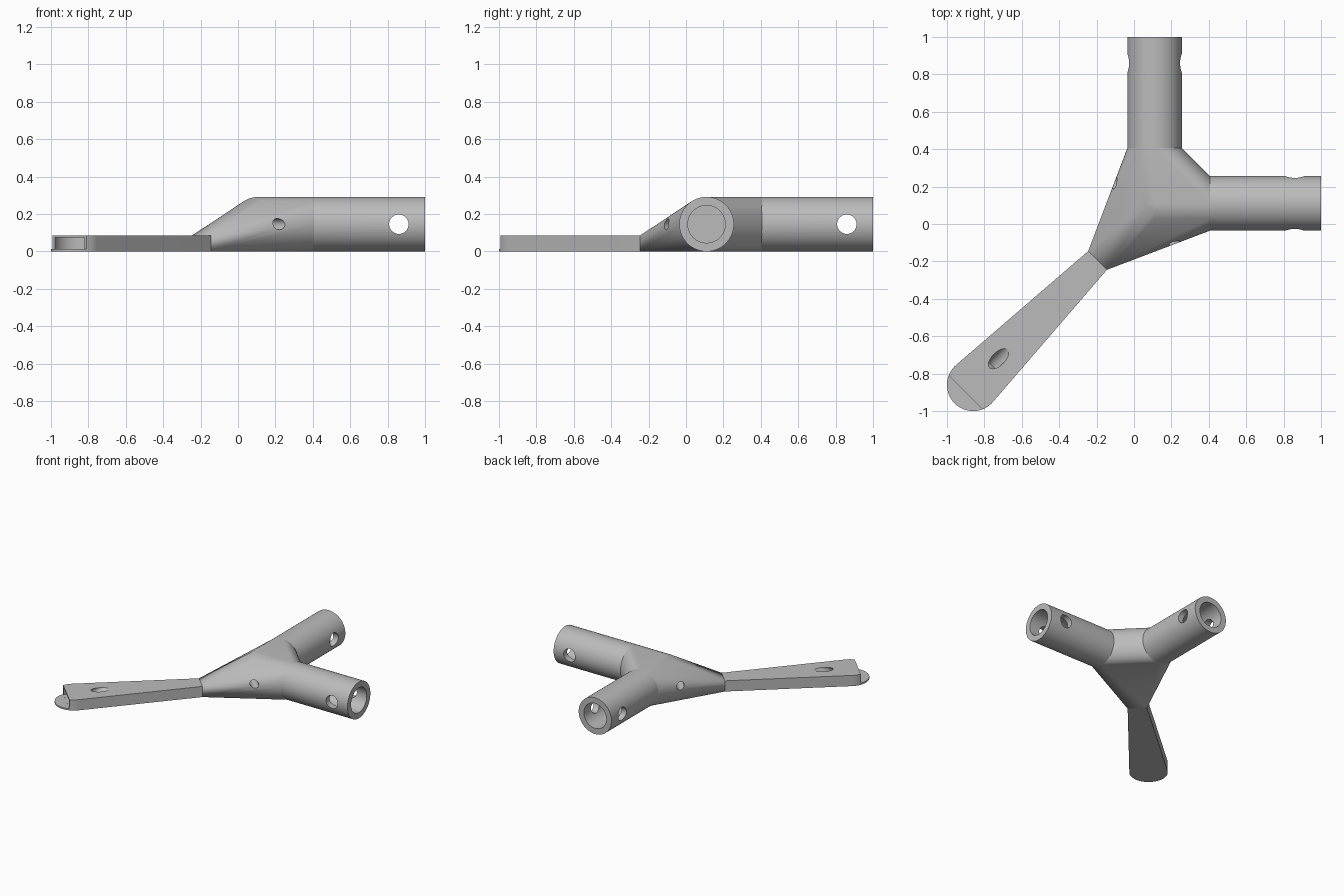
import bpy, bmesh, math
from mathutils import Vector, Matrix

cube = bpy.data.objects.get("Cube")
if cube:
    bpy.data.objects.remove(cube, do_unlink=True)

C = 0.11          # tube axis offset from the centre
R = 0.146         # tube outer radius, also axis height
BORE = 0.1        # tube inner radius
JOIN = 0.405      # where tubes leave the hub
T = 0.086         # arm thickness
PAD, PAD_R = -0.86, 0.14   # centre (x = y) and radius of the arm's round end
ROOT = [(-0.245, -0.145), (-0.145, -0.245)]  # arm root corners

grey = bpy.data.materials.new("grey plastic")
grey.use_nodes = True
grey.diffuse_color = (0.5, 0.5, 0.5, 1)
grey.node_tree.nodes["Principled BSDF"].inputs["Base Color"].default_value = (0.5, 0.5, 0.5, 1)


def finish(name, bm):
    bmesh.ops.recalc_face_normals(bm, faces=bm.faces)
    mesh = bpy.data.meshes.new(name)
    bm.to_mesh(mesh)
    bm.free()
    ob = bpy.data.objects.new(name, mesh)
    bpy.context.collection.objects.link(ob)
    mesh.materials.append(grey)
    return ob


def cylinder(name, start, end, r, seg=64):
    a, b = Vector(start), Vector(end)
    turn = (b - a).to_track_quat('Z', 'Y').to_matrix().to_4x4()
    bm = bmesh.new()
    bmesh.ops.create_cone(bm, cap_ends=True, segments=seg, radius1=r, radius2=r,
                          depth=(b - a).length,
                          matrix=Matrix.Translation((a + b) / 2) @ turn)
    return finish(name, bm)


def hull(name, points):
    bm = bmesh.new()
    for p in points:
        bm.verts.new(p)
    res = bmesh.ops.convex_hull(bm, input=bm.verts)
    junk = {v for v in res["geom_interior"] + res["geom_unused"]
            if isinstance(v, bmesh.types.BMVert)}
    bmesh.ops.delete(bm, geom=list(junk), context='VERTS')
    bmesh.ops.dissolve_limit(bm, angle_limit=math.radians(0.3),
                             verts=bm.verts, edges=bm.edges)
    return finish(name, bm)


def activate(ob):
    bpy.ops.object.select_all(action='DESELECT')
    ob.select_set(True)
    bpy.context.view_layer.objects.active = ob


def carve(ob, *cutters):
    activate(ob)
    for c in cutters:
        mod = ob.modifiers.new("cut", 'BOOLEAN')
        mod.operation = 'DIFFERENCE'
        mod.solver = 'EXACT'
        mod.object = c
        bpy.ops.object.modifier_apply(modifier=mod.name)
        bpy.data.objects.remove(c, do_unlink=True)
    activate(ob)
    bpy.ops.object.shade_smooth_by_angle(angle=math.radians(25))


# Two sockets: x_axis keeps the tube along x, otherwise x and y swap
def place(x, y, z, x_axis):
    return (x, y, z) if x_axis else (y, x, z)


for name, xa in (("left_socket", True), ("back_socket", False)):
    tube = cylinder(name, place(JOIN, C, R, xa), place(1, C, R, xa), R)
    carve(tube,
          cylinder("bore", place(JOIN + 0.02, C, R, xa), place(1.1, C, R, xa), BORE),
          cylinder("pin_hole", place(0.86, C - 0.3, R, xa), place(0.86, C + 0.3, R, xa), 0.052, 48))

# Hub: hull of both tube ends, their crossing and the arm root
pts = []
for xa in (True, False):
    for x in (C, JOIN):
        for i in range(64):
            a = math.tau * i / 64
            pts.append(place(x, C + R * math.cos(a), R + R * math.sin(a), xa))
pts += [(x, y, z) for x, y in ROOT for z in (0, T)]
hub = hull("hub", pts)
carve(hub, cylinder("cross_hole", (-0.34, 0.455, R), (0.455, -0.34, R), 0.03, 32))

# Tapering flat arm with a round end
pts = [(x, y, z) for x, y in ROOT for z in (0, T)]
for i in range(96):
    a = math.tau * i / 96
    pts += [(PAD + PAD_R * math.cos(a), PAD + PAD_R * math.sin(a), z) for z in (0, T)]
arm = hull("arm", pts)

# Squared-off tip above a thin lip
bm = bmesh.new()
bmesh.ops.create_cube(bm, size=1, matrix=Matrix.Translation((-0.9, -0.9, 0.013))
                      @ Matrix.Rotation(math.radians(45), 4, 'Z')
                      @ Matrix.Translation((-0.25, 0, 0.25))
                      @ Matrix.Diagonal((0.5, 0.8, 0.5, 1)))
tip = finish("tip_cut", bm)
# Round pocket open at the tip, reached by a slanted hole from the top
pocket = cylinder("pocket", (PAD, PAD, 0.014), (PAD, PAD, 0.075), 0.126, 96)
slope = math.radians(31)
d = Vector((-math.cos(slope) * 0.7071, -math.cos(slope) * 0.7071, -math.sin(slope)))
top = Vector((-0.724, -0.72, T))
carve(arm, tip, pocket, cylinder("slanted_hole", top - d * 0.2, top + d * 0.078, 0.035, 48))
